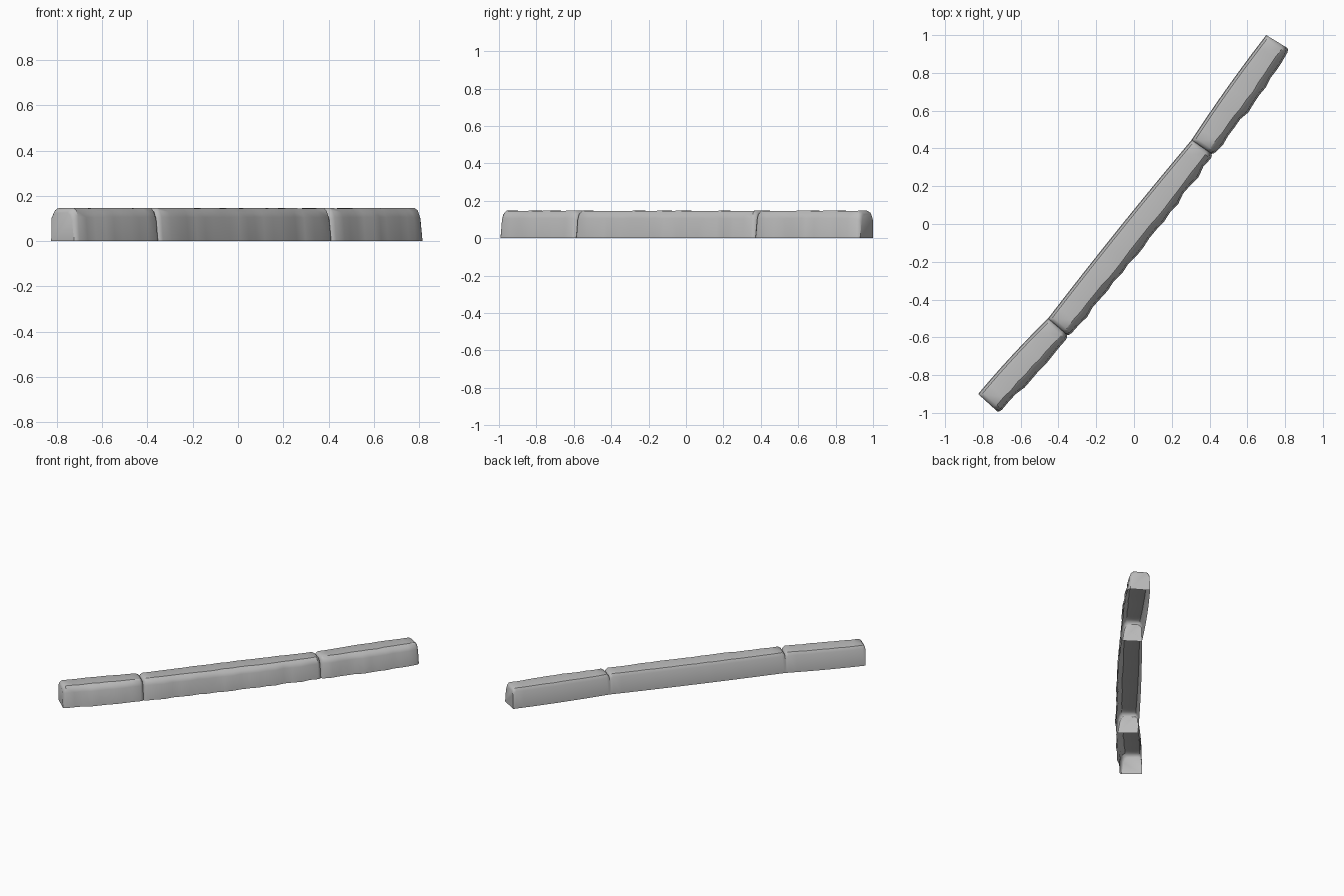
import bpy, bmesh, math, random
from mathutils import Vector

cube = bpy.data.objects.get("Cube")
if cube:
    bpy.data.objects.remove(cube, do_unlink=True)

random.seed(4)
HEIGHT = 0.147

stone_grey = bpy.data.materials.new("stone_grey")
stone_grey.use_nodes = True
colour = (0.5, 0.5, 0.5, 1)
stone_grey.diffuse_color = colour
stone_grey.node_tree.nodes["Principled BSDF"].inputs["Base Color"].default_value = colour


def section(back, front, end, rough):
    """Cross-section of a kerb stone, open underneath, from back foot to front foot."""
    across = front - back
    width = across.length
    across.normalize()
    drop = 0.02 * end
    inset = 0.016 * end
    wear = random.uniform(-rough, rough)
    chip = random.uniform(0, rough)
    top = HEIGHT - drop + random.uniform(-0.3, 0.1) * rough
    profile = [
        (0.0, 0.0),
        (0.003, top - 0.024),
        (0.016, top - 0.003),
        (0.03, top),
        (width - 0.036 - inset - chip, top),
        (width - 0.02 - inset + wear / 2, top - 0.012 - chip),
        (width - 0.009 - inset + wear, top - 0.04),
        (width - inset * 0.7 + wear, 0.0),
    ]
    return [(back.x + across.x * d, back.y + across.y * d, z) for d, z in profile]


def kerb_stone(name, start, finish, bow, steps):
    """Loft worn sections between two joints, each given as (back, front)."""
    b0, f0 = map(Vector, start)
    b1, f1 = map(Vector, finish)
    length = (b1 - b0).length
    lip = 0.022 / length
    inner = [lip + (1 - 2 * lip) * i / steps for i in range(steps + 1)]
    stations = [0, lip * 0.35] + inner + [1 - lip * 0.35, 1]
    along = (b1 - b0).normalized()
    outward = Vector((along.y, -along.x))
    bm = bmesh.new()
    rings = []
    for i, t in enumerate(stations):
        depth = min(i, len(stations) - 1 - i)
        end = (1, 0.4, 0)[min(depth, 2)]
        curve = 4 * t * (1 - t)
        back = b0.lerp(b1, t) - outward * 0.007 * curve
        front = f0.lerp(f1, t) + outward * bow * curve
        pts = section(back, front, end, 0.007 if depth > 2 else 0)
        rings.append([bm.verts.new(p) for p in pts])
    for a, b in zip(rings, rings[1:]):
        for k in range(len(a) - 1):
            bm.faces.new((a[k], a[k + 1], b[k + 1], b[k]))
    bm.faces.new(rings[0][::-1])
    bm.faces.new(rings[-1])
    bmesh.ops.recalc_face_normals(bm, faces=bm.faces)
    mesh = bpy.data.meshes.new(name)
    bm.to_mesh(mesh)
    bm.free()
    mesh.materials.append(stone_grey)
    stone = bpy.data.objects.new(name, mesh)
    bpy.context.collection.objects.link(stone)
    bpy.ops.object.select_all(action="DESELECT")
    stone.select_set(True)
    bpy.context.view_layer.objects.active = stone
    bpy.ops.object.shade_smooth_by_angle(angle=math.radians(35))


# Joints between the stones: back corner, front corner
joints = [
    ((-0.825, -0.9), (-0.715, -1.0)),
    ((-0.455, -0.5), (-0.345, -0.595)),
    ((0.305, 0.445), (0.42, 0.365)),
    ((0.7, 1.0), (0.823, 0.925)),
]
kerb_stone("near_kerb_stone", joints[0], joints[1], 0.004, 9)
kerb_stone("middle_kerb_stone", joints[1], joints[2], 0.012, 20)
kerb_stone("far_kerb_stone", joints[2], joints[3], 0.012, 12)
